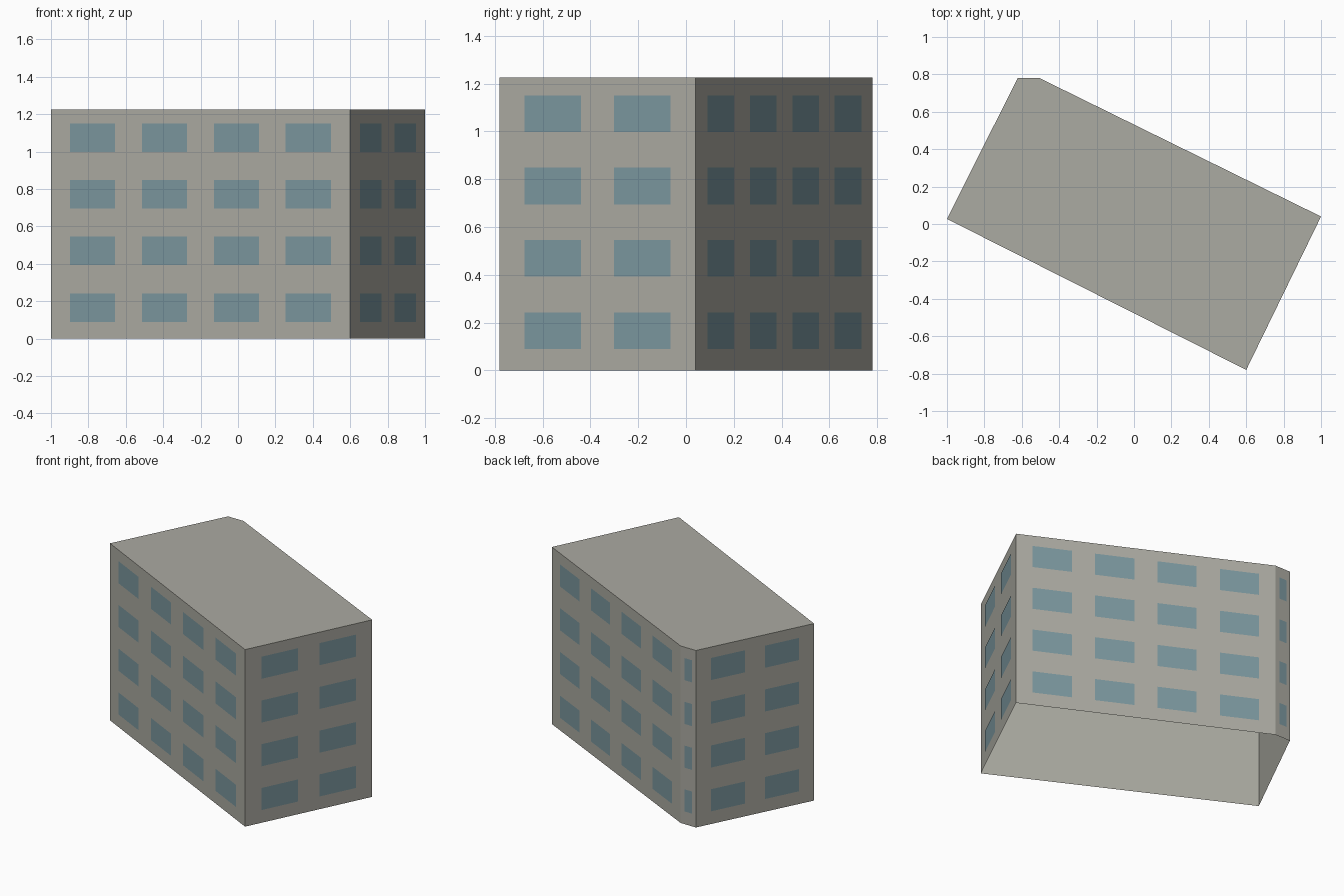
import bpy
from mathutils import Vector

cube = bpy.data.objects.get("Cube")
if cube:
    bpy.data.objects.remove(cube, do_unlink=True)


def make_material(name, rgb):
    mat = bpy.data.materials.new(name)
    mat.use_nodes = True
    mat.diffuse_color = (*rgb, 1)
    mat.node_tree.nodes["Principled BSDF"].inputs["Base Color"].default_value = (*rgb, 1)
    return mat


def make_object(name, verts, faces, mat):
    mesh = bpy.data.meshes.new(name)
    mesh.from_pydata(verts, [], faces)
    mesh.materials.append(mat)
    mesh.update()
    obj = bpy.data.objects.new(name, mesh)
    bpy.context.collection.objects.link(obj)
    return obj


concrete = make_material("warm grey concrete", (0.41, 0.405, 0.36))
glass = make_material("blue grey glass", (0.20, 0.31, 0.345))

HEIGHT = 1.226
FLOORS = 4
FLOOR_STEP = 0.303
SILL = 0.089
WINDOW_HEIGHT = 0.153
OFFSET = 0.002

# Footprint, counter-clockwise from above
corners = [Vector(c) for c in
           [(-1, 0.027), (0.6, -0.78), (1, 0.04), (-0.505, 0.78), (-0.622, 0.78)]]
count = len(corners)

# Hollow shell: walls and roof, open underneath
shell_verts = [(c.x, c.y, z) for z in (0, HEIGHT) for c in corners]
shell_faces = [(i, (i + 1) % count, (i + 1) % count + count, i + count)
               for i in range(count)]
shell_faces.append(tuple(range(count, 2 * count)))
make_object("building_shell", shell_verts, shell_faces, concrete)

# Per wall: number of window columns, end margin and window width as wall fractions
long_wall = (4, 0.064, 0.151)
short_wall = (2, 0.128, 0.287)
corner_wall = (1, 0.25, 0.5)
walls = [("front", long_wall), ("left", short_wall), ("back", long_wall),
         ("cut_corner", corner_wall), ("right", short_wall)]

# Window panes lie just proud of each wall
for i, (name, (columns, margin, width)) in enumerate(walls):
    start, end = corners[i], corners[(i + 1) % count]
    along = end - start
    outward = Vector((along.y, -along.x)).normalized() * OFFSET
    step = (1 - 2 * margin - width) / max(columns - 1, 1)
    verts, faces = [], []
    for floor in range(FLOORS):
        low = SILL + floor * FLOOR_STEP
        high = low + WINDOW_HEIGHT
        for column in range(columns):
            a = start + along * (margin + column * step) + outward
            b = a + along * width
            n = len(verts)
            verts += [(a.x, a.y, low), (b.x, b.y, low), (b.x, b.y, high), (a.x, a.y, high)]
            faces.append((n, n + 1, n + 2, n + 3))
    make_object(name + "_windows", verts, faces, glass)
